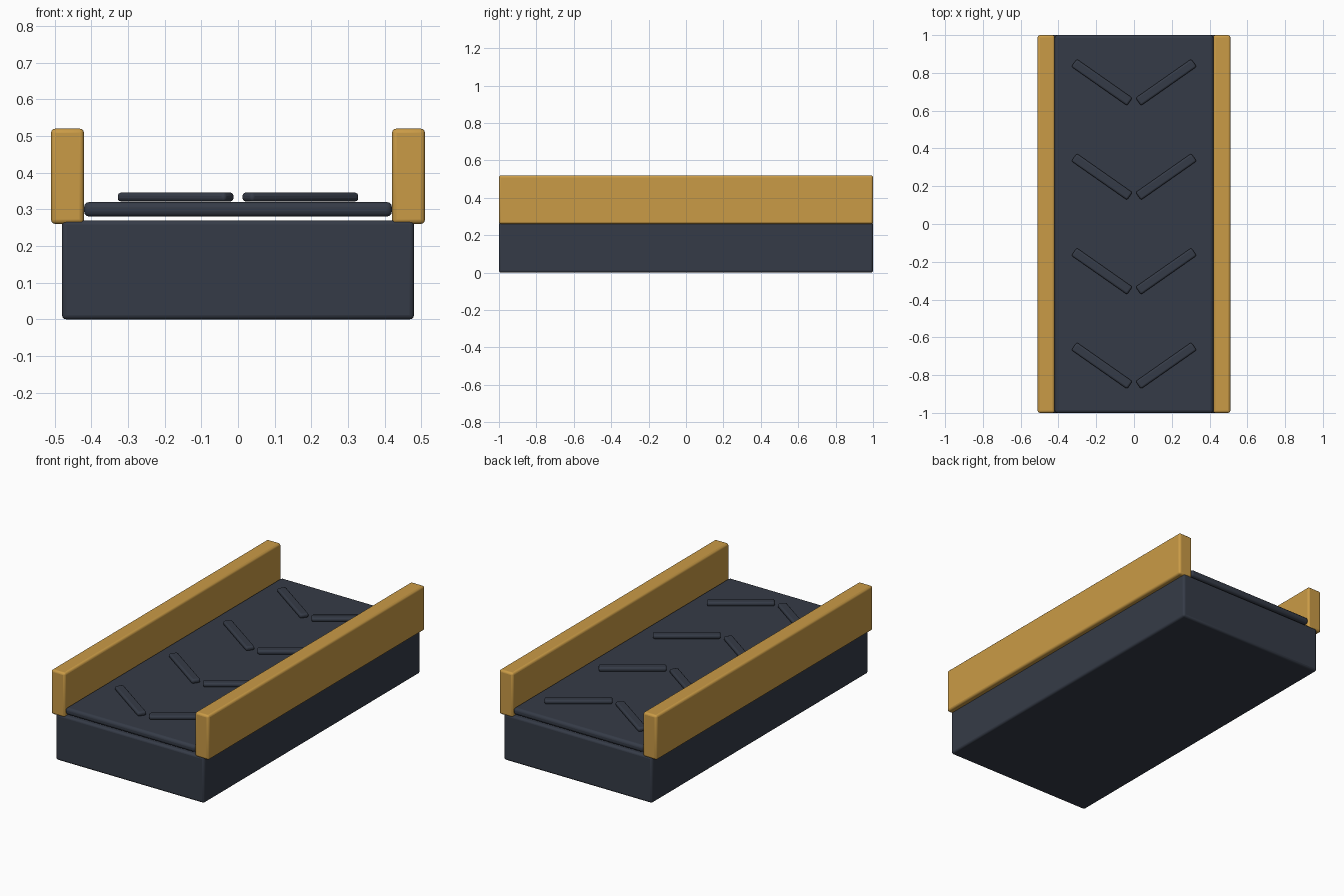
import bpy, math

if "Cube" in bpy.data.objects:
    bpy.data.objects.remove(bpy.data.objects["Cube"])


def material(name, srgb):
    m = bpy.data.materials.new(name)
    m.diffuse_color = [((c / 255 + 0.055) / 1.055) ** 2.4 for c in srgb] + [1.0]
    m.use_nodes = True
    m.node_tree.nodes["Principled BSDF"].inputs["Base Color"].default_value = m.diffuse_color
    return m


dark = material("dark slate", (53, 59, 71))
amber = material("amber yellow", (202, 155, 70))


def rounded_box(name, size, loc, bevel, mat, turn=0.0):
    bpy.ops.mesh.primitive_cube_add(size=1, location=loc)
    ob = bpy.context.object
    ob.name = name
    ob.scale = size
    bpy.ops.object.transform_apply(location=False, rotation=False, scale=True)
    ob.rotation_euler.z = turn
    mod = ob.modifiers.new("rounded edges", 'BEVEL')
    mod.width = bevel
    mod.segments = 3
    ob.data.materials.append(mat)
    bpy.ops.object.shade_smooth_by_angle(angle=math.radians(35))
    return ob


# base block and the belt floating just above it
rounded_box("base", (0.96, 2.0, 0.27), (0, 0, 0.135), 0.012, dark)
rounded_box("belt", (0.84, 2.0, 0.04), (0, 0, 0.30), 0.015, dark)

for side, label in ((-1, "left"), (1, "right")):
    # side rails
    rounded_box(label + "_rail", (0.09, 2.0, 0.26), (side * 0.465, 0, 0.39), 0.012, amber)
    # chevron bars on the belt
    for i in range(4):
        rounded_box(f"{label}_chevron_{i + 1}", (0.36, 0.05, 0.025),
                    (side * 0.17, -0.75 + 0.5 * i, 0.3335), 0.01, dark,
                    side * math.radians(35))
